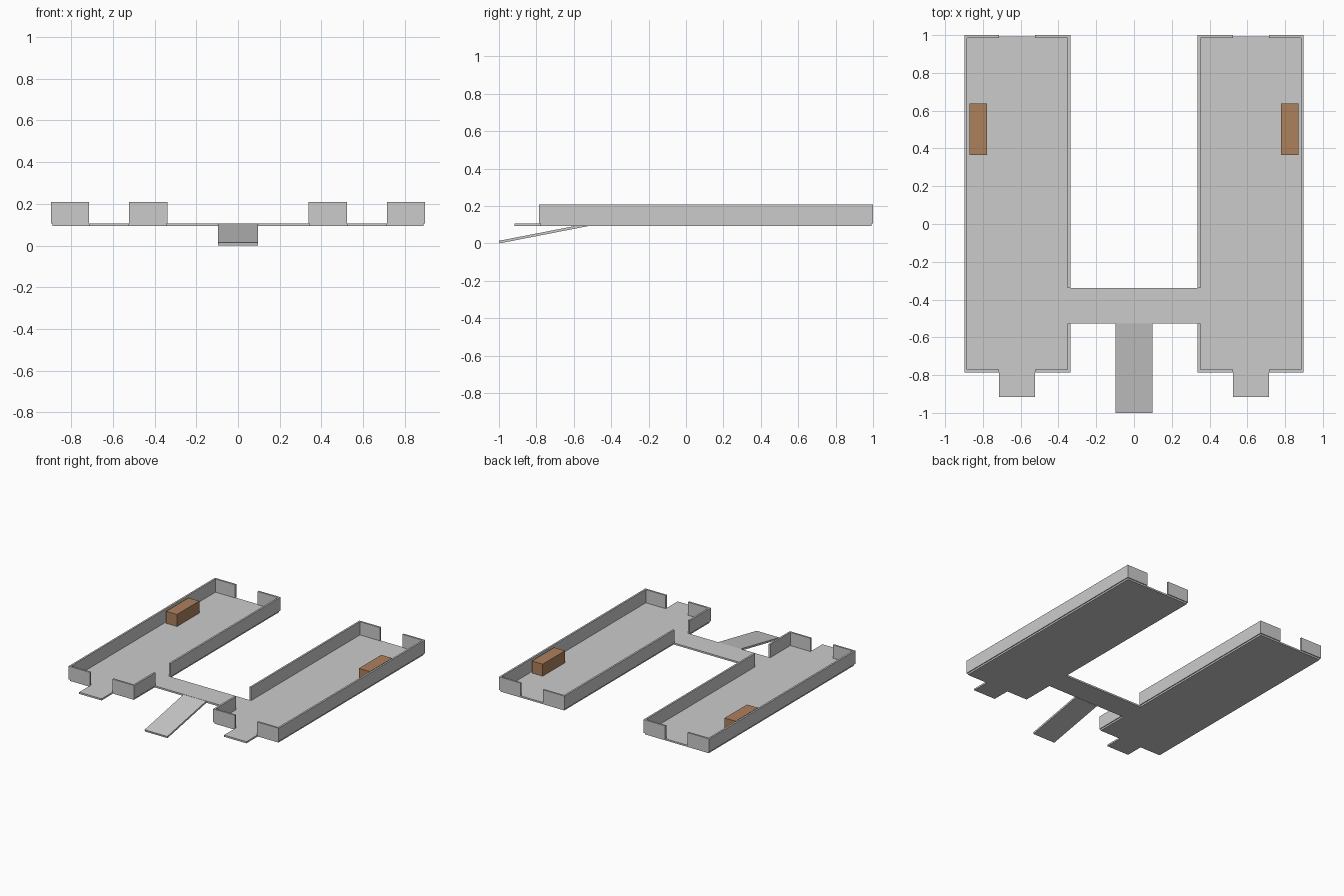
import bpy, math
from mathutils import Matrix, Vector

if "Cube" in bpy.data.objects:
    bpy.data.objects.remove(bpy.data.objects["Cube"])

Z0, Z1, Z2 = 0.094, 0.107, 0.209      # deck bottom, deck top, wall top
X0, X1, Y0, Y1 = 0.337, 0.897, -0.785, 1.0   # outer limits of one pier
T = 0.014                             # wall thickness
G0, G1 = 0.523, 0.714                 # end openings
B0, B1 = -0.527, -0.34                # bridge opening

brown = bpy.data.materials.new("wood")
brown.diffuse_color = (0.42, 0.22, 0.11, 1)
brown.use_nodes = True
brown.node_tree.nodes["Principled BSDF"].inputs["Base Color"].default_value = brown.diffuse_color


def prism(name, pts, z0, z1):
    """Extrude a closed xy outline between two heights."""
    area = sum(a[0] * b[1] - b[0] * a[1] for a, b in zip(pts, pts[1:] + pts[:1]))
    if area < 0:
        pts = pts[::-1]
    n = len(pts)
    verts = [(x, y, z0) for x, y in pts] + [(x, y, z1) for x, y in pts]
    faces = [list(range(n))[::-1], list(range(n, 2 * n))]
    faces += [(i, (i + 1) % n, n + (i + 1) % n, n + i) for i in range(n)]
    me = bpy.data.meshes.new(name)
    me.from_pydata(verts, [], faces)
    ob = bpy.data.objects.new(name, me)
    bpy.context.collection.objects.link(ob)
    return ob


# Deck: two piers with front tabs joined by a bridge, as one outline
h = T / 2
half = [(X0 + h, B0), (X0 + h, Y0 + h), (G0, Y0 + h), (G0, -0.917), (G1, -0.917),
        (G1, Y0 + h), (X1 - h, Y0 + h), (X1 - h, Y1 - h), (X0 + h, Y1 - h), (X0 + h, B1)]
prism("deck", half + [(-x, y) for x, y in half[::-1]], Z0, Z1)

for side, s in (("right", 1), ("left", -1)):
    def part(name, pts, z0, z1):
        return prism(f"{side}_{name}", [(s * x, y) for x, y in pts], z0, z1)

    # Long outer wall wrapping both outer corners
    part("outer_wall", [(G1, Y0), (X1, Y0), (X1, Y1), (G1, Y1), (G1, Y1 - T),
                        (X1 - T, Y1 - T), (X1 - T, Y0 + T), (G1, Y0 + T)], Z1, Z2)
    # Inner walls, broken at the bridge
    for end, ya, yb, d in (("back", B1, Y1, -T), ("front", B0, Y0, T)):
        part(f"inner_wall_{end}", [(X0, ya), (X0, yb), (G0, yb), (G0, yb + d),
                                   (X0 + T, yb + d), (X0 + T, ya)], Z1, Z2)
    # Bench against the outer wall
    bench = part("bench", [(0.777, 0.366), (0.87, 0.366), (0.87, 0.638), (0.777, 0.638)], Z1, 0.2)
    bench.data.materials.append(brown)

# Sloping gangway from the bridge down to the ground
ang = math.atan2(Z1 - 0.015, 0.473)
length = 0.473 / math.cos(ang)
ramp = prism("gangway", [(-0.097, 0), (0.097, 0), (0.097, length), (-0.097, length)], 0, 0.014)
ramp.data.transform(Matrix.Translation(Vector((0, -0.9975, 0))) @ Matrix.Rotation(ang, 4, 'X'))
